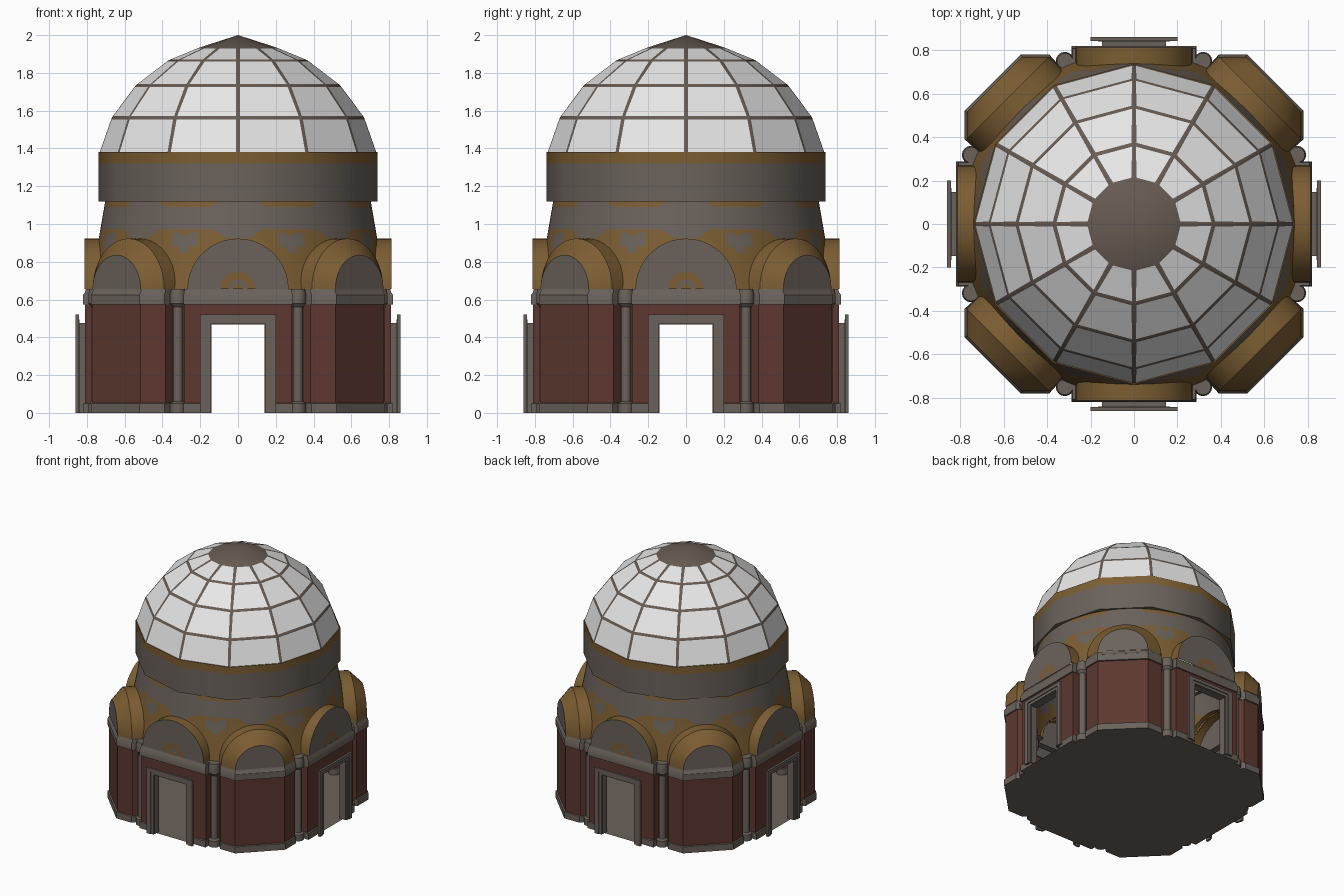
import bpy, bmesh, math
from mathutils import Vector, Matrix

if "Cube" in bpy.data.objects:
    bpy.data.objects.remove(bpy.data.objects["Cube"])

def mat(name, c):
    m = bpy.data.materials.new(name)
    m.diffuse_color = (*c, 1)
    m.use_nodes = True
    m.node_tree.nodes["Principled BSDF"].inputs["Base Color"].default_value = m.diffuse_color
    return m

MATS = [mat("grey stone", (.145, .122, .105)), mat("ochre", (.2, .11, .033)),
        mat("dark red", (.11, .039, .03)), mat("white glass", (.8, .8, .8)),
        mat("brown rib", (.135, .106, .086))]
GREY, OCHRE, RED, WHITE, RIB = range(5)
SPRING = .655          # height where the arches start

def finish(name, bm, angle=35, orient=True):
    bmesh.ops.remove_doubles(bm, verts=bm.verts, dist=1e-4)
    bm.normal_update()
    if orient:         # open sheets: face away from the middle of the room
        for f in bm.faces:
            if f.normal.dot(f.calc_center_median() - Vector((0, 0, .6))) < 0:
                f.normal_flip()
    else:
        bmesh.ops.recalc_face_normals(bm, faces=bm.faces)
    me = bpy.data.meshes.new(name)
    bm.to_mesh(me)
    bm.free()
    for m in MATS:
        me.materials.append(m)
    for p in me.polygons:
        p.use_smooth = True
    me.set_sharp_from_angle(angle=math.radians(angle))
    ob = bpy.data.objects.new(name, me)
    bpy.context.collection.objects.link(ob)
    return ob

def face(bm, pts, m):
    f = bm.faces.new([bm.verts.new(p) for p in pts])
    f.material_index = m
    return f

def sheet(bm, rows, mats):
    """Quads between successive rows of points, one colour per strip."""
    for a, b, m in zip(rows, rows[1:], mats):
        for i in range(len(a) - 1):
            face(bm, (a[i], a[i + 1], b[i + 1], b[i]), m)

def ring(r, z, n):
    return [Vector((r * math.cos(2 * math.pi * i / n), r * math.sin(2 * math.pi * i / n), z))
            for i in range(n + 1)]

def four(bm):
    """Repeat the mesh around the z axis."""
    src = bm.verts[:] + bm.edges[:] + bm.faces[:]
    for k in (1, 2, 3):
        d = bmesh.ops.duplicate(bm, geom=src)
        bmesh.ops.rotate(bm, matrix=Matrix.Rotation(k * math.pi / 2, 3, 'Z'),
                         verts=[v for v in d['geom'] if isinstance(v, bmesh.types.BMVert)])

def box(bm, x0, x1, y0, y1, z0, z1, m):
    r = bmesh.ops.create_cube(bm, size=1)
    for v in r['verts']:
        v.co = ((x0 + x1) / 2 + v.co.x * (x1 - x0), (y0 + y1) / 2 + v.co.y * (y1 - y0),
                (z0 + z1) / 2 + v.co.z * (z1 - z0))
        for f in v.link_faces:
            f.material_index = m

# plan of one quarter: door jamb, shallow door bay, pier, three-sided corner niche
half = [(.145, -.81), (.285, -.81), (.285, -.745), (.34, -.72), (.385, -.77), (.515, -.77)]
plan = half + [(-y, -x) for x, y in reversed(half)]

def prow(s, z, pts=plan):
    return [Vector((x * s, y * s, z)) for x, y in pts]

# lower walls, with a lintel over each door
bm = bmesh.new()
sheet(bm, [prow(1, .05), prow(1, .58)], [RED])
face(bm, [(-.145, -.81, .475), (.145, -.81, .475), (.145, -.81, .58), (-.145, -.81, .58)], RED)
four(bm)
finish("lower_walls", bm)

# plinth
bm = bmesh.new()
sheet(bm, [prow(1.012, 0), prow(1.012, .05), prow(1, .053)], [GREY, GREY])
four(bm)
finish("plinth", bm)

# cornice, running on over the doors
bm = bmesh.new()
full = [(-.145, -.81)] + plan
sheet(bm, [prow(.99, .572, full), prow(1.012, .575, full), prow(1.012, .625, full),
           prow(1, .64, full), prow(.996, SPRING, full), prow(.93, SPRING, full)], [GREY] * 5)
four(bm)
finish("cornice", bm)

# floor
bm = bmesh.new()
pts = []
for k in range(4):
    pts += [Matrix.Rotation(k * math.pi / 2, 3, 'Z') @ p for p in prow(1.012, 0)]
face(bm, pts, GREY)
finish("floor", bm)

# columns on the piers, with base and capital
bm = bmesh.new()
prof = [(0, 0), (.042, 0), (.042, .05), (.026, .06), (.026, .56), (.042, .58), (.042, .63), (.036, SPRING), (0, SPRING)]
for c in ((.318, -.75), (.75, -.318)):
    sheet(bm, [[p + Vector((*c, 0)) for p in ring(r, z, 16)] for r, z in prof], [GREY] * 8)
four(bm)
finish("columns", bm, orient=False)

# door frames: stepped surround plus the reveal back to the wall
bm = bmesh.new()
def surround(w0, w1, h0, h1, y0, y1):
    box(bm, -w1, -w0, y0, y1, 0, h1, GREY)
    box(bm, w0, w1, y0, y1, 0, h1, GREY)
    box(bm, -w0, w0, y0, y1, h0, h1, GREY)
surround(.165, .2, .495, .52, -.86, -.843)
surround(.143, .165, .473, .495, -.853, -.84)
surround(.14, .147, .468, .477, -.845, -.79)
four(bm)
finish("door_frames", bm, orient=False)

# arches: door bays get a barrel, corner niches a barrel that tapers to a smaller end wall
def arch_row(a, d, r, n=20):
    out, lat = Vector((math.cos(a), math.sin(a), 0)), Vector((-math.sin(a), math.cos(a), 0))
    return [out * d + lat * r * math.cos(math.pi * i / n) + Vector((0, 0, SPRING + r * math.sin(math.pi * i / n)))
            for i in range(n + 1)]

A = -math.pi / 2
for name, a, steps in (("door_arches", A, [(.7, .268), (.812, .268)]),
                       ("niche_arches", A / 2, [(.72, .268), (.82, .268), (.909, .18)])):
    bm = bmesh.new()
    sheet(bm, [arch_row(a, *s) for s in steps], [OCHRE] * 2)
    face(bm, arch_row(a, *steps[-1]), GREY)
    four(bm)
    finish(name, bm)

# painted half-round emblem on each door lunette
bm = bmesh.new()
sheet(bm, [arch_row(A, .815, .05), arch_row(A, .815, .092)], [OCHRE])
face(bm, arch_row(A, .815, .026), OCHRE)
four(bm)
finish("lunette_emblems", bm)

# upper walls: tapering ring, opened inside each arch, painted with hearts and bands
def wall_r(z):
    return .79 - .055 * (z - SPRING) / .28 if z < .935 else .735 - .032 * (z - .935) / .185

bm = bmesh.new()
zs = [SPRING + (1.12 - SPRING) * i / 31 for i in range(32)]
sheet(bm, [ring(wall_r(z), z, 192) for z in zs], [OCHRE] * 31)
for f in bm.faces[:]:
    c = f.calc_center_median()
    ang, r = math.atan2(c.y, c.x), math.hypot(c.x, c.y)
    t = (ang + math.pi / 8) % (math.pi / 4) - math.pi / 8      # from nearest arch axis
    if math.hypot(r * math.sin(t), c.z - SPRING) < .255:
        bm.faces.remove(f)
        continue
    u = abs(r * (ang % (math.pi / 4) - math.pi / 8))           # from nearest pier axis
    w = c.z - .905
    heart = math.hypot(u - .042, w - .015) < .04 or (-.06 < w < .015 and u < .08 * (w + .06) / .075)
    spot = u > .15 and .93 < c.z and u - .15 > (.97 - c.z) * 2
    if heart or spot or .97 < c.z < 1.09:
        f.material_index = GREY
finish("upper_walls", bm)

# drum: twelve sides, overhanging, ochre band at the top
bm = bmesh.new()
sheet(bm, [ring(.69, 1.12, 12), ring(.738, 1.12, 12), ring(.738, 1.32, 12), ring(.738, 1.38, 12),
           ring(.72, 1.381, 12)], [GREY, GREY, OCHRE, OCHRE])
finish("drum", bm)

# dome: glass panels inset between brown ribs, closed crown
bm = bmesh.new()
prof = [(.737, 1.366), (.667, 1.565), (.54, 1.735), (.367, 1.867), (.205, 1.934)]
sheet(bm, [ring(r, z, 12) for r, z in prof], [WHITE] * 4)
bmesh.ops.remove_doubles(bm, verts=bm.verts, dist=1e-4)
panels = bm.faces[:]
for f in bmesh.ops.inset_individual(bm, faces=panels, thickness=.015, depth=0)['faces']:
    f.material_index = RIB
for f in panels:
    f.material_index = WHITE
crown = ring(.205, 1.934, 12)
for i in range(12):
    face(bm, (crown[i], crown[i + 1], (0, 0, 2)), RIB)
finish("dome", bm)
